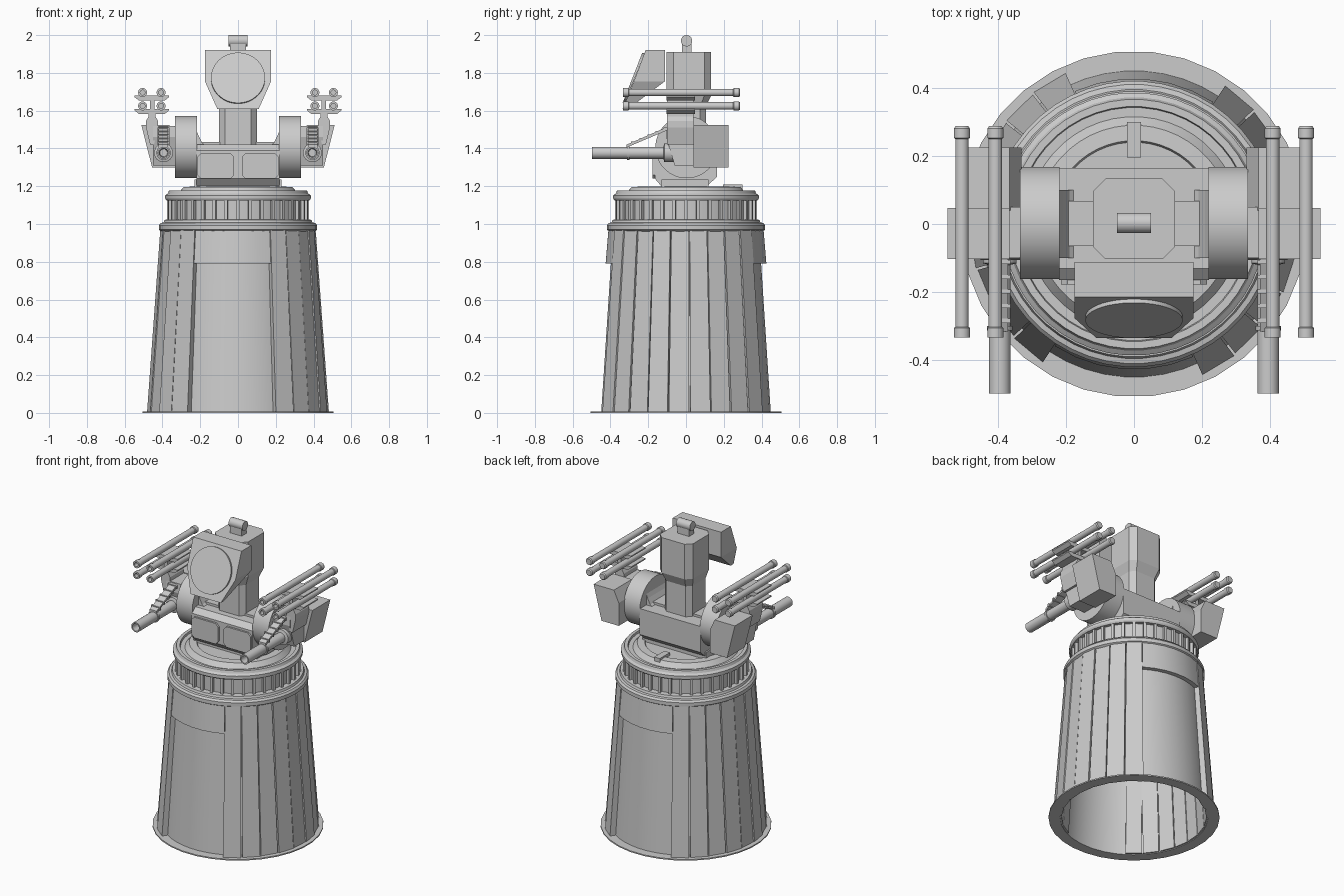
import bpy, bmesh, math
from mathutils import Vector, Matrix

if "Cube" in bpy.data.objects:
    bpy.data.objects.remove(bpy.data.objects["Cube"])

def finish(name, bm, smooth=True):
    bmesh.ops.recalc_face_normals(bm, faces=bm.faces)
    me = bpy.data.meshes.new(name)
    bm.to_mesh(me); bm.free()
    ob = bpy.data.objects.new(name, me)
    bpy.context.collection.objects.link(ob)
    if smooth:
        bpy.ops.object.select_all(action='DESELECT')
        ob.select_set(True)
        bpy.context.view_layer.objects.active = ob
        bpy.ops.object.shade_smooth_by_angle(angle=math.radians(30))
    return ob

def loft(name, rings, smooth=False):
    """Closed solid from a list of equal-length point rings."""
    bm = bmesh.new()
    vs = [[bm.verts.new(p) for p in r] for r in rings]
    n = len(rings[0])
    for a, b in zip(vs, vs[1:]):
        for i in range(n):
            j = (i + 1) % n
            bm.faces.new((a[i], a[j], b[j], b[i]))
    bm.faces.new(vs[0]); bm.faces.new(vs[-1])
    return finish(name, bm, smooth)

def prism_x(name, yz, x0, x1, smooth=False):
    return loft(name, [[(x, y, z) for y, z in yz] for x in (x0, x1)], smooth)

def prism_y(name, xz, y0, y1, s=1, smooth=False):
    return loft(name, [[(s * x, y, z) for x, z in xz] for y in (y0, y1)], smooth)

def box(name, x0, x1, y0, y1, z0, z1):
    return prism_x(name, [(y0, z0), (y1, z0), (y1, z1), (y0, z1)], x0, x1)

def lathe(name, prof, n=32, origin=(0, 0, 0), rot=None, closed=False):
    """Spin (radius, height) points about z, then rotate and move."""
    bm = bmesh.new()
    M = Matrix.Translation(origin) @ (rot or Matrix()).to_4x4()
    rings = []
    for r, h in prof:
        if r == 0:
            rings.append([bm.verts.new(M @ Vector((0, 0, h)))] * n)
        else:
            rings.append([bm.verts.new(M @ Vector((r * math.cos(2*math.pi*(i+.5)/n), r * math.sin(2*math.pi*(i+.5)/n), h))) for i in range(n)])
    pairs = list(zip(rings, rings[1:])) + ([(rings[-1], rings[0])] if closed else [])
    for a, b in pairs:
        for i in range(n):
            j = (i + 1) % n
            f = list(dict.fromkeys((a[i], a[j], b[j], b[i])))
            if len(f) > 2:
                bm.faces.new(f)
    return finish(name, bm)

ALONG_X = Matrix.Rotation(math.pi/2, 4, 'Y')
ALONG_Y = Matrix.Rotation(-math.pi/2, 4, 'X')

def sector(name, a0, a1, bot, top, steps=1):
    """Curved or flat board between two angles; bot/top = (r_in, r_out, z)."""
    rings = []
    for k in range(steps + 1):
        a = math.radians(a0 + (a1 - a0) * k / steps)
        c, s = math.cos(a), math.sin(a)
        rings.append([(r * c, r * s, z) for r, z in
                      ((bot[0], bot[2]), (bot[1], bot[2]), (top[1], top[2]), (top[0], top[2]))])
    return loft(name, rings, steps > 1)

# --- pedestal: hollow tapered shell and foot flange
lathe("pedestal_shell", [(.45, 0), (.387, .97), (.377, .97), (.44, 0)], 48, closed=True)
lathe("foot_flange", [(.508, 0), (.508, .008), (.44, .008), (.44, 0)], 32, closed=True)

# --- raised boards around both sides, with an access opening front and back
for half in (0, 180):
    start, end = -66 + half, 57 + half
    n = 9
    step = (end - start) / n
    for i in range(n):
        extra = .008 if i in (0, n - 1) else (.004 if i % 2 else 0)
        a = start + i * step
        sector("pedestal_board", a + .4, a + step - .4,
               (.43, .478 + extra, .004), (.37, .408 + extra, .968))
    sector("opening_lintel", -123 + half, -66 + half,
           (.385, .427, .79), (.375, .412, .968), 6)

# --- collar, ribbed drum and turntable
lathe("collar", [(.37, .96), (.405, .96), (.42, .97), (.42, .993), (.41, 1.005), (.395, 1.008),
                 (.39, 1.022), (.358, 1.025), (.358, 1.125), (.38, 1.125), (.386, 1.135),
                 (.386, 1.152), (.372, 1.162), (.366, 1.178), (.345, 1.178), (.342, 1.165),
                 (.315, 1.165), (.29, 1.195), (.245, 1.198), (.24, 1.188), (0, 1.188)], 48)
for i in range(36):
    a = i * 10
    sector("drum_rib", a - 1.3, a + 1.3, (.35, .375, 1.02), (.35, .375, 1.13))
box("turntable_latch", -.02, .02, .195, .3, 1.17, 1.208)

# --- turret body with side drums
box("turret_base", -.23, .23, -.13, .12, 1.18, 1.235)
prism_x("turret_body", [(-.165, 1.24), (-.135, 1.205), (.115, 1.205), (.165, 1.25),
                        (.165, 1.42), (-.13, 1.42), (-.165, 1.39)], -.22, .22)
for s in (-1, 1):
    lathe("side_drum", [(0, -.058), (.165, -.058), (.165, .058), (0, .058)], 40,
          (s * .276, .003, 1.407), ALONG_X)
    prism_y("drum_fillet", [(.225, 1.41), (.165, 1.41), (.19, 1.43), (.208, 1.465), (.225, 1.51)],
            -.1, .1, s)
    # front hatch with cut corners
    prism_y("front_hatch", [(.04, 1.24), (.195, 1.24), (.215, 1.26), (.215, 1.355), (.195, 1.375),
                            (.04, 1.375), (.02, 1.355), (.02, 1.26)], -.177, -.16, s)
    box("mast_foot", s * .09, s * .2, -.065, .068, 1.38, 1.435)

# --- mast and octagonal head
def octagon(x, y0, y1, c, z):
    return [(-x, y0+c, z), (-x+c, y0, z), (x-c, y0, z), (x, y0+c, z),
            (x, y1-c, z), (x-c, y1, z), (-x+c, y1, z), (-x, y1-c, z)]
loft("mast", [octagon(.1, -.09, .105, .03, z) for z in (1.38, 1.7)])
loft("mast_head", [octagon(.1, -.09, .105, .03, 1.62), octagon(.12, -.103, .133, .036, 1.68),
                   octagon(.12, -.103, .133, .036, 1.91)])
lathe("top_sensor", [(0, -.05), (.03, -.05), (.03, .05), (0, .05)], 16, (0, .003, 1.97), ALONG_X)
box("sensor_bracket", -.042, .042, -.022, .028, 1.9, 1.97)

# --- radar housing: sloped face, tapered lower half
def radar_row(w, yf, yb, z):
    return [(-w, yf, z), (w, yf, z), (w, yb, z), (-w, yb, z)]
loft("radar_housing", [radar_row(.11, -.335, -.305, 1.61), radar_row(.175, -.276, -.112, 1.755),
                       radar_row(.175, -.214, -.112, 1.92)])
tilt = math.atan2(.121, .31)
lathe("radar_disc", [(0, 0), (.143, 0), (.143, .012), (0, .012)], 40, (0, -.272, 1.77),
      Matrix.Rotation(math.pi/2 - tilt, 4, 'X'))

# --- weapons, mirrored on both sides
for s in (-1, 1):
    # ammunition wedge and its narrower forward mount
    prism_y("ammo_wedge", [(.33, 1.30), (.455, 1.30), (.512, 1.525), (.365, 1.525), (.33, 1.45)],
            .04, .225, s)
    loft("gun_mount", [[(s * x, y, z) for y, z in
                        ((-.06, 1.31), (.05, 1.31), (.05, 1.52), (-.1, 1.52), (-.105, 1.46))]
                       for x in (.33, .45)])
    # gun barrel with clamp and brace
    lathe("gun_barrel", [(0, -.42), (.02, -.42), (.024, -.497), (.032, -.497), (.032, -.12),
                         (.05, -.115), (.05, -.05), (0, -.05)], 20, (s * .394, 0, 1.377), ALONG_Y)
    lathe("barrel_clamp", [(0, -.313), (.038, -.313), (.038, -.3), (0, -.3)], 20,
          (s * .394, 0, 1.377), ALONG_Y)
    prism_x("barrel_brace", [(-.315, 1.405), (-.315, 1.42), (-.09, 1.518), (-.09, 1.5)],
            s * .37, s * .42)
    for k in range(5):
        y, z = -.29 + k * .043, 1.425 + k * .0188
        box("brace_rung", s * .363, s * .427, y, y + .012, z - .008, z + .012)
    # launcher pylon and cradles
    prism_y("launcher_pylon", [(.437, 1.6), (.473, 1.6), (.473, 1.57), (.487, 1.545), (.487, 1.51),
                               (.465, 1.42), (.445, 1.42), (.423, 1.51), (.423, 1.545), (.437, 1.57)],
            -.1, .04, s)
    box("launcher_post", s * .443, s * .467, -.1, .04, 1.59, 1.68)
    for z in (1.672, 1.601):
        prism_y("launcher_cradle", [(.365, z + .008), (.548, z + .008), (.548, z), (.525, z - .018),
                                    (.388, z - .018), (.365, z)], -.103, .047, s)
        # rocket tubes with hollow muzzles and end collars
        for x in (.407, .505):
            lathe("rocket_tube", [(0, -.28), (.013, -.28), (.013, -.333), (.024, -.333), (.024, -.305),
                                  (.02, -.302), (.02, .25), (.024, .253), (.024, .28), (.019, .287),
                                  (0, .287)], 16, (s * x, 0, z + .024), ALONG_Y)
